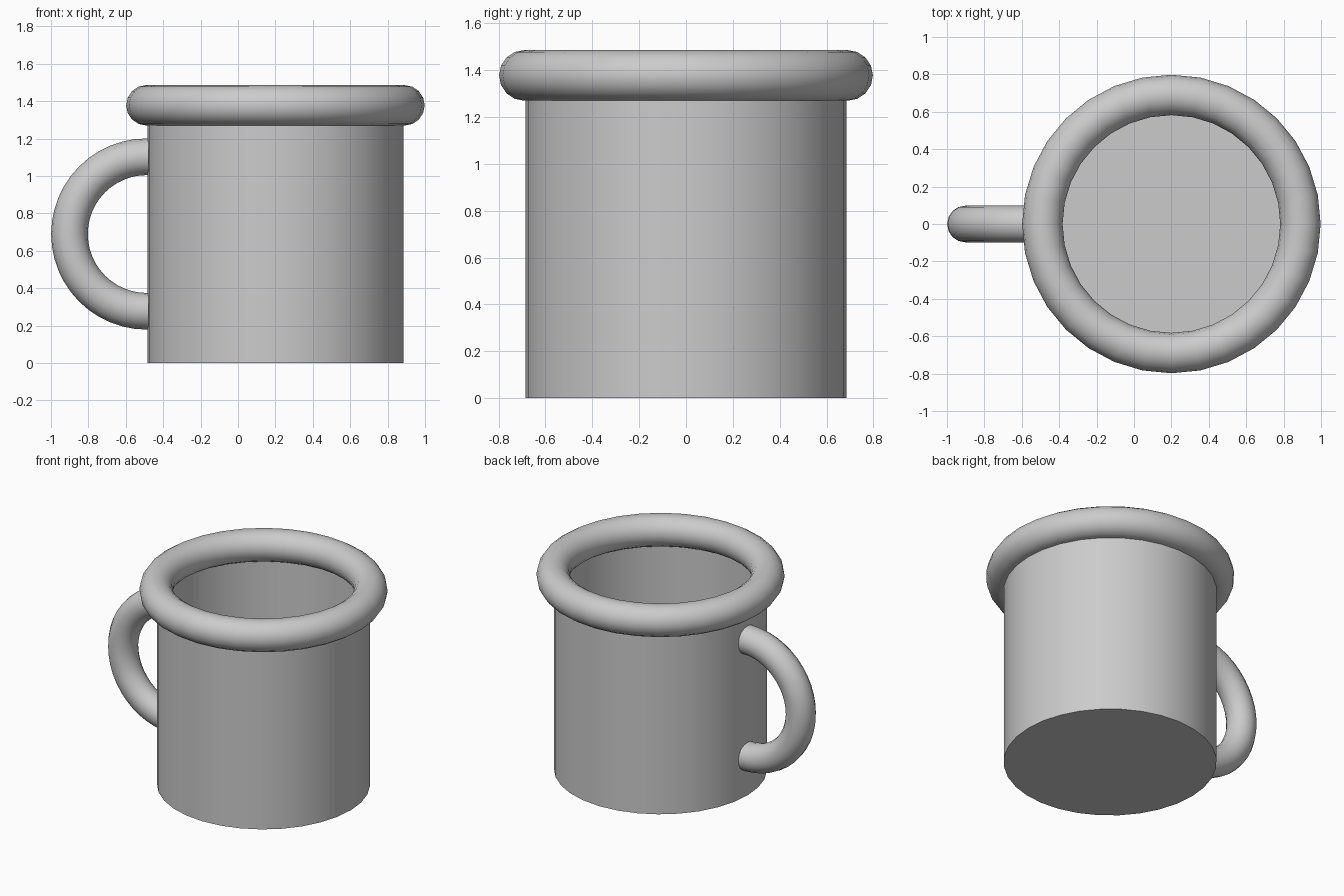
import bpy, bmesh, math

cube = bpy.data.objects.get("Cube")
if cube:
    bpy.data.objects.remove(cube)

CUP_X = 0.2
SEGMENTS = 32

gray = bpy.data.materials.new("light gray")
gray.use_nodes = True
color = (0.6, 0.6, 0.6, 1)
gray.diffuse_color = color
gray.node_tree.nodes["Principled BSDF"].inputs["Base Color"].default_value = color


def finish(bm, name):
    """Turn a bmesh into a smooth shaded gray object."""
    bmesh.ops.recalc_face_normals(bm, faces=bm.faces)
    mesh = bpy.data.meshes.new(name)
    bm.to_mesh(mesh)
    bm.free()
    mesh.materials.append(gray)
    obj = bpy.data.objects.new(name, mesh)
    bpy.context.collection.objects.link(obj)
    bpy.ops.object.select_all(action="DESELECT")
    obj.select_set(True)
    bpy.context.view_layer.objects.active = obj
    bpy.ops.object.shade_smooth_by_angle(angle=math.radians(40))
    return obj


def sweep(bm, rings, closed):
    """Skin rings of points; cap both ends if the sweep is open."""
    loops = [[bm.verts.new(p) for p in ring] for ring in rings]
    n = len(loops[0])
    pairs = list(zip(loops, loops[1:]))
    if closed:
        pairs.append((loops[-1], loops[0]))
    for a, b in pairs:
        for i in range(n):
            j = (i + 1) % n
            bm.faces.new((a[i], a[j], b[j], b[i]))
    if not closed:
        bm.faces.new(loops[0])
        bm.faces.new(loops[-1])


def circle(radius, z):
    angles = [math.tau * i / SEGMENTS for i in range(SEGMENTS)]
    return [(CUP_X + radius * math.cos(a), radius * math.sin(a), z) for a in angles]


# Cup body: thin wall, outside from base to rim, then down inside to the floor
bm = bmesh.new()
profile = [(0.685, 0), (0.685, 1.38), (0.677, 1.38), (0.677, 0.01)]
sweep(bm, [circle(r, z) for r, z in profile], closed=False)
finish(bm, "cup_body")

# Rolled rim
bm = bmesh.new()
tube = [math.tau * i / 16 for i in range(16)]
sweep(bm, [circle(0.69 + 0.108 * math.cos(t), 1.378 + 0.108 * math.sin(t))
           for t in tube], closed=True)
finish(bm, "rim")

# Handle: half ring whose ends run just into the wall
bm = bmesh.new()
rings = []
arc = [(math.pi / 2 + math.pi * i / 24, -0.488) for i in range(25)]
arc = [(math.pi / 2, -0.479)] + arc + [(math.pi * 1.5, -0.479)]
for a, x in arc:
    ring = []
    for t in tube:
        r = 0.413 + 0.098 * math.cos(t)
        ring.append((x + r * math.cos(a), 0.098 * math.sin(t), 0.69 + r * math.sin(a)))
    rings.append(ring)
sweep(bm, rings, closed=False)
finish(bm, "handle")
